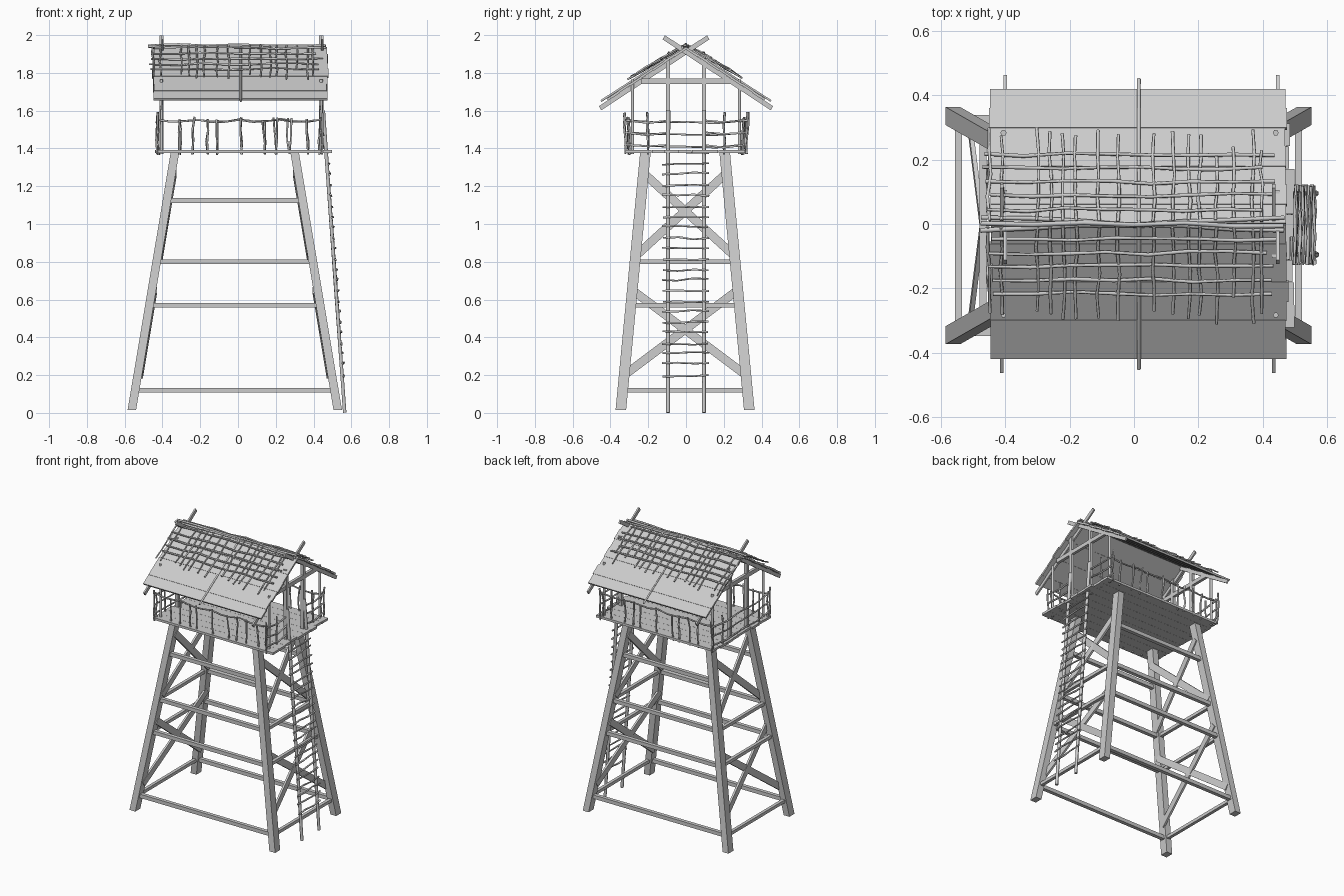
import bpy, bmesh, math, random
from mathutils import Vector, Matrix

random.seed(4)
if "Cube" in bpy.data.objects:
    bpy.data.objects.remove(bpy.data.objects["Cube"])

wood = bpy.data.materials.new("grey_wood")
wood.use_nodes = True
GREY = (0.6, 0.6, 0.6, 1)
wood.diffuse_color = GREY
wood.node_tree.nodes["Principled BSDF"].inputs["Base Color"].default_value = GREY


def link_mesh(name, bm):
    bmesh.ops.recalc_face_normals(bm, faces=bm.faces)
    me = bpy.data.meshes.new(name)
    bm.to_mesh(me)
    bm.free()
    me.materials.append(wood)
    ob = bpy.data.objects.new(name, me)
    bpy.context.collection.objects.link(ob)
    return ob


def beam(bm, a, b, wide, thick, thin_axis):
    """Box from a to b, thick measured along thin_axis."""
    a, b = Vector(a), Vector(b)
    d = (b - a).normalized()
    side = d.cross(Vector(thin_axis)).normalized()
    m = Matrix((d * (b - a).length, side * wide, side.cross(d) * thick)).transposed().to_4x4()
    m.translation = (a + b) / 2
    bmesh.ops.create_cube(bm, size=1, matrix=m)


def sticks(name, lines, radius, wobble=0.0, steps=1):
    """Crooked round sticks, each a list of points, as one tube mesh."""
    cu = bpy.data.curves.new(name, "CURVE")
    cu.dimensions = "3D"
    cu.bevel_depth = radius
    cu.bevel_resolution = 1
    cu.use_fill_caps = True
    for line in lines:
        pts = [Vector(line[0])]
        for p, q in zip(line, line[1:]):
            pts += [Vector(p).lerp(Vector(q), (i + 1) / steps) for i in range(steps)]
        sp = cu.splines.new("POLY")
        sp.points.add(len(pts) - 1)
        for k, p in enumerate(pts):
            w = wobble if 0 < k < len(pts) - 1 else wobble * 0.5
            j = Vector([random.uniform(-w, w) for _ in range(3)])
            sp.points[k].co = (*(p + j), 1)
            sp.points[k].radius = random.uniform(0.85, 1.15)
    tmp = bpy.data.objects.new(name + "_path", cu)
    bpy.context.collection.objects.link(tmp)
    dg = bpy.context.evaluated_depsgraph_get()
    me = bpy.data.meshes.new_from_object(tmp.evaluated_get(dg))
    bpy.data.objects.remove(tmp)
    me.name = name
    me.materials.clear()
    me.materials.append(wood)
    bpy.context.collection.objects.link(bpy.data.objects.new(name, me))


# Four splayed legs
LEG_LOW, LEG_TOP = 0.015, 1.378


def leg_point(sx, sy, z, inset=0.0):
    t = (z - LEG_LOW) / (LEG_TOP - LEG_LOW)
    return Vector((-0.017 + sx * (0.545 - 0.228 * t - inset), -0.005 + sy * (0.34 - 0.13 * t), z))


CORNERS = [(sx, sy) for sx in (-1, 1) for sy in (-1, 1)]
bm = bmesh.new()
for sx, sy in CORNERS:
    made = bmesh.ops.create_cube(bm, size=1)["verts"]
    for v in made:
        base = leg_point(sx, sy, LEG_TOP if v.co.z > 0 else LEG_LOW)
        v.co = base + Vector((v.co.x * 0.045, v.co.y * 0.056, 0))
link_mesh("legs", bm)

# Long cross beams front and back, short ones on the ends
bm = bmesh.new()
for z in (0.12, 0.57, 0.8, 1.125):
    for s in (-1, 1):
        beam(bm, leg_point(-1, s, z), leg_point(1, s, z), 0.026, 0.026, (0, 1, 0))
        if z < 1:
            beam(bm, leg_point(s, -1, z), leg_point(s, 1, z), 0.022, 0.022, (1, 0, 0))
link_mesh("cross_beams", bm)

# Diagonal braces on both ends
bm = bmesh.new()
for sx in (-1, 1):
    for low, high in ((0.2, 0.65), (0.83, 1.27)):
        for sy in (-1, 1):
            beam(bm, leg_point(sx, -sy, low, 0.02), leg_point(sx, sy, high, 0.02), 0.045, 0.014, (1, 0, 0))
link_mesh("diagonal_braces", bm)

# Platform boards with uneven ends
bm = bmesh.new()
BOARDS = 9
for i in range(BOARDS):
    y = -0.322 + 0.634 * (i + 0.5) / BOARDS
    x0, x1 = -0.44 + random.uniform(0, 0.012), 0.5 - random.uniform(0, 0.02)
    beam(bm, (x0, y, 1.383), (x1, y, 1.383), 0.0695, 0.016, (0, 0, 1))
link_mesh("platform", bm)

# Corner posts, gable posts and tie beams
ENDS = (-0.405, 0.44)
sticks("corner_posts", [[(x, y, 1.37), (x, y, 1.765)] for x in ENDS for y in (-0.283, 0.283)], 0.009)
bm = bmesh.new()
for x in ENDS:
    for y in (-0.095, 0.095):
        beam(bm, (x, y, 1.37), (x, y, 1.88), 0.022, 0.022, (1, 0, 0))
    beam(bm, (x, -0.235, 1.755), (x, 0.235, 1.755), 0.028, 0.02, (1, 0, 0))
link_mesh("gable_posts", bm)

# Ladder
def ladder_x(z):
    return 0.565 - 0.1 * z / 1.4


sticks("ladder_rails", [[(ladder_x(z), y, z) for z in (0.001, 0.7, 1.6)] for y in (-0.095, 0.095)], 0.011)
rungs = []
z = 0.2
while z < 1.4:
    x = ladder_x(z) + 0.008
    rungs.append([(x, -0.125, z + random.uniform(-.006, .006)), (x, 0.12, z + random.uniform(-.006, .006))])
    z += 0.056
sticks("ladder_rungs", rungs, 0.0055, 0.006, 3)

# Railing: thin stakes, sagging rails
def sag(x):
    return 1.555 - 0.015 * abs(math.sin(x * 14))


stakes, rails = [], []
for s in (-1, 1):
    y = s * 0.3
    for x in (-0.42, -0.31, -0.24, -0.16, -0.11, 0.02, 0.14, 0.2, 0.27, 0.37, 0.43):
        stakes.append([(x, y, 1.37), (x + random.uniform(-.012, .012), y + s * 0.008, sag(x) + 0.012)])
    rails.append([(-0.43 + 0.87 * i / 12, y, sag(-0.43 + 0.87 * i / 12)) for i in range(13)])
    for z in (1.42, 1.485, 1.55):
        rails.append([(0.445, s * 0.325, z), (0.45, s * 0.2, z - 0.012), (0.445, s * 0.09, z)])
        rails.append([(-0.425, s * 0.325, z), (-0.43, s * 0.16, z - 0.012), (-0.425, 0, z - 0.01)])
    for x in (-0.425, 0.445):
        for y in (0.32, 0.2):
            stakes.append([(x, s * y, 1.37), (x, s * (y + 0.006), 1.59)])
sticks("railing_stakes", stakes, 0.0058, 0.007, 3)
sticks("railing_rails", rails, 0.0055, 0.004)

# Roof: crossed rafters, boards, a strip over the middle
SLOPE = 0.655
RIDGE = 1.911


def roof_point(x, y, lift=0.0):
    return Vector((x, y, RIDGE - SLOPE * abs(y) + lift))


bm = bmesh.new()
for s in (-1, 1):
    for x in ENDS:
        xs = x + s * 0.006
        top = (xs, -s * 0.118, RIDGE + SLOPE * 0.118)
        beam(bm, roof_point(xs, s * 0.455), top, 0.025, 0.011, (1, 0, 0))
link_mesh("rafters", bm)

bm = bmesh.new()
ROWS = 7
for s in (-1, 1):
    n = Vector((0, s * SLOPE, 1)).normalized()
    for i in range(ROWS):
        y = 0.415 * (i + 0.5) / ROWS
        x0, x1 = -0.452 + random.uniform(0, 0.012), 0.48 - random.uniform(0, 0.012)
        lift = 0.02 + 0.003 * (i % 2)
        beam(bm, roof_point(x0, s * y, lift), roof_point(x1, s * y, lift), 0.073, 0.013, n)
link_mesh("roof_boards", bm)

strips = [[roof_point(0.015, s * 0.45, 0.035), roof_point(0.015, -s * 0.008, 0.04)] for s in (-1, 1)]
sticks("middle_strips", strips, 0.006)

# Ridge poles and the crooked stick lattice on the roof
ridge = [[(-0.475, y, z), (0.465, -y, z)] for y, z in ((0.022, 1.935), (-0.018, 1.94), (0.004, 1.947))]
sticks("ridge_poles", ridge, 0.007, 0.006, 6)
slats, runners = [], []
for s in (-1, 1):
    for x in (-0.45, -0.41, -0.3, -0.26, -0.22, -0.18, -0.11, -0.05, 0.06, 0.12, 0.17, 0.205, 0.255, 0.31, 0.37, 0.395):
        low = random.uniform(0.27, 0.305) if x < 0.22 else random.uniform(0.2, 0.31)
        slats.append([roof_point(x, s * 0.01, 0.04), roof_point(x, s * low, 0.058)])
    for y in (0.045, 0.09, 0.13, 0.175, 0.215):
        a, b = random.uniform(-0.47, -0.43), random.uniform(0.39, 0.45)
        runners.append([roof_point(a, s * y, 0.05), roof_point(b, s * y, 0.052)])
sticks("roof_slats", slats, 0.005, 0.006, 4)
sticks("roof_runners", runners, 0.0055, 0.006, 7)
